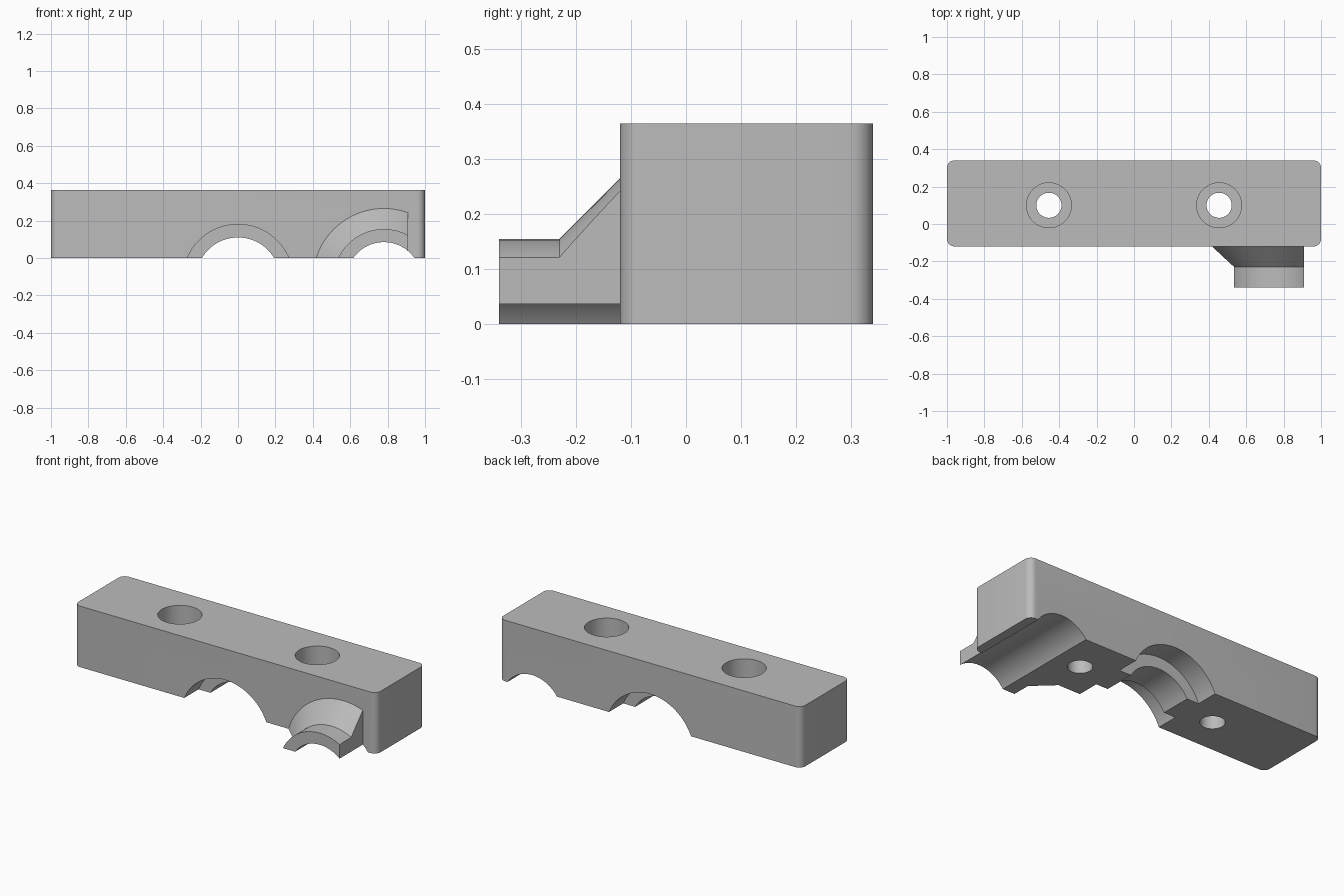
import bpy
import bmesh
from mathutils import Matrix, Vector
from math import pi, cos, sin

SEGMENTS = 96
AXIS_Z = -0.115      # height of the two groove axes, below the base plane
FRONT, BACK, TOP = -0.12, 0.34, 0.365

default = bpy.data.objects.get("Cube")
if default:
    bpy.data.objects.remove(default, do_unlink=True)

grey = bpy.data.materials.new("plain_grey")
grey.use_nodes = True
colour = (0.5, 0.5, 0.5, 1)
grey.diffuse_color = colour
for node in grey.node_tree.nodes:
    if node.type == 'BSDF_PRINCIPLED':
        node.inputs["Base Color"].default_value = colour


def make_object(name, bm):
    bmesh.ops.recalc_face_normals(bm, faces=bm.faces)
    mesh = bpy.data.meshes.new(name)
    bm.to_mesh(mesh)
    bm.free()
    mesh.materials.append(grey)
    obj = bpy.data.objects.new(name, mesh)
    bpy.context.collection.objects.link(obj)
    return obj


def box(name, low, high, corner=0):
    """Box between two corners, with optional rounded upright edges."""
    low, high = Vector(low), Vector(high)
    bm = bmesh.new()
    bmesh.ops.create_cube(bm, size=1)
    bmesh.ops.scale(bm, vec=high - low, verts=bm.verts)
    bmesh.ops.translate(bm, vec=(low + high) / 2, verts=bm.verts)
    if corner:
        upright = [e for e in bm.edges
                   if abs(e.verts[0].co.z - e.verts[1].co.z) > 0.01]
        bmesh.ops.bevel(bm, geom=upright, offset=corner, segments=8,
                        profile=0.5, affect='EDGES')
    return make_object(name, bm)


def lathe(name, profile, centre, along_y=False):
    """Closed solid turned from (radius, distance along the axis) points."""
    bm = bmesh.new()
    rings = []
    for radius, dist in profile:
        angles = [2 * pi * i / SEGMENTS for i in range(SEGMENTS)]
        rings.append([bm.verts.new((radius * cos(a), radius * sin(a), dist))
                      for a in angles])
    for a, b in zip(rings, rings[1:]):
        for i in range(SEGMENTS):
            j = (i + 1) % SEGMENTS
            bm.faces.new((a[i], a[j], b[j], b[i]))
    bm.faces.new(rings[0])
    bm.faces.new(rings[-1])
    if along_y:
        bm.transform(Matrix.Rotation(-pi / 2, 4, 'X'))
    bmesh.ops.translate(bm, vec=centre, verts=bm.verts)
    return make_object(name, bm)


def combine(target, tool, operation):
    """Apply a boolean and discard the tool."""
    mod = target.modifiers.new(operation.lower(), 'BOOLEAN')
    mod.operation = operation
    mod.solver = 'EXACT'
    mod.object = tool
    bpy.context.view_layer.objects.active = target
    bpy.ops.object.modifier_apply(modifier=mod.name)
    bpy.data.objects.remove(tool, do_unlink=True)


# Main block with rounded upright corners
body = box("clamp_body", (-1, FRONT, -0.1), (1, BACK, TOP), 0.04)

# Conical collar and short spout on the front, trimmed flat on its outer side
collar = lathe("spout_collar",
               [(0.27, -0.34), (0.27, -0.23), (0.38, FRONT), (0.38, 0)],
               (0.78, 0, AXIS_Z), along_y=True)
combine(collar, box("collar_trim", (0.91, -1, -1), (2, 1, 1)), 'DIFFERENCE')
combine(body, collar, 'UNION')

# Bore running through the spout and the block
combine(body, lathe("spout_bore", [(0.2, -0.6), (0.2, 0.6)],
                    (0.78, 0, AXIS_Z), along_y=True), 'DIFFERENCE')

# Central groove with a raised rib halfway along
combine(body, lathe("ribbed_groove",
                    [(0.295, -0.6), (0.295, 0.015), (0.225, 0.015),
                     (0.225, 0.205), (0.295, 0.205), (0.295, 0.6)],
                    (0, 0, AXIS_Z), along_y=True), 'DIFFERENCE')

# Counterbored screw holes
for side in (-1, 1):
    combine(body, lathe("screw_hole",
                        [(0.067, -0.5), (0.067, 0.17), (0.12, 0.17), (0.12, 0.6)],
                        (0.455 * side, 0.1, 0)), 'DIFFERENCE')

# Flat base
combine(body, box("base_trim", (-2, -2, -1), (2, 2, 0)), 'DIFFERENCE')

# Smooth curves, sharp edges
bpy.ops.object.select_all(action='DESELECT')
body.select_set(True)
bpy.context.view_layer.objects.active = body
bpy.ops.object.shade_smooth_by_angle(angle=pi / 6)
